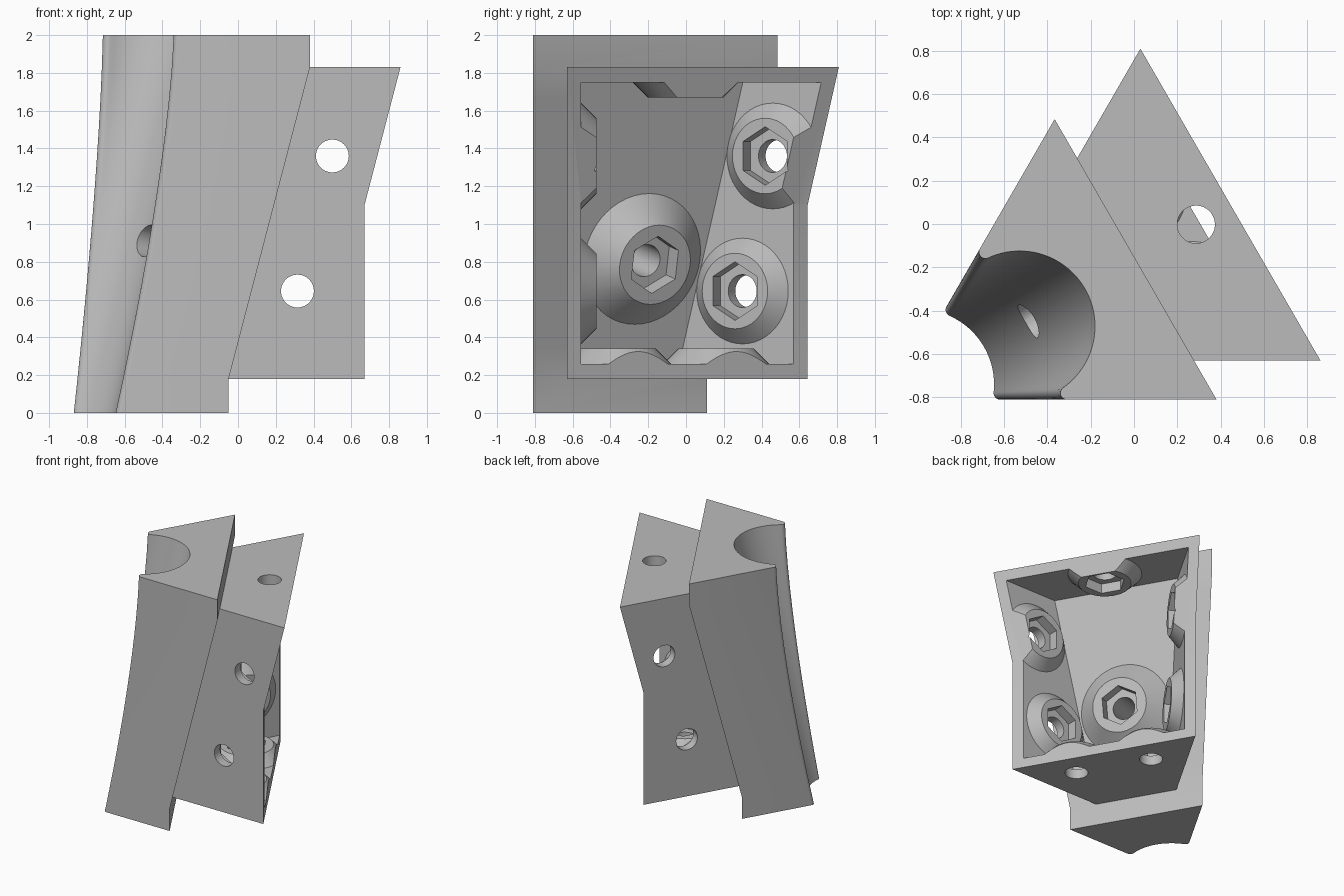
import bpy, bmesh
from math import sin, cos, radians, sqrt, atan2, pi
from mathutils import Vector, Matrix

if "Cube" in bpy.data.objects:
    bpy.data.objects.remove(bpy.data.objects["Cube"], do_unlink=True)

# The bracket is symmetric about a vertical plane turned 30 degrees; u runs outwards, w sideways
TILT = Matrix.Rotation(radians(30), 4, 'Z') @ Matrix.Translation((0, -0.145, 0))
TAN30 = sin(radians(30)) / cos(radians(30))
BLOCK_APEX, BOX_APEX, CAVITY_APEX = -1.369, -1.009, -0.859
PIPE_R, FILLET = 0.347, 0.03
BOX_Z0, BOX_Z1, WALL = 0.18, 1.83, 0.08
SLOPE = 0.226

grey = bpy.data.materials.new("plain_grey")
grey.use_nodes = True
grey.diffuse_color = (0.5, 0.5, 0.5, 1)
grey.node_tree.nodes["Principled BSDF"].inputs["Base Color"].default_value = (0.5, 0.5, 0.5, 1)


def joint(z):
    """Outward position of the slanted plane between block and box."""
    return -0.448 + SLOPE * (min(max(z, BOX_Z0), BOX_Z1) - BOX_Z0)


def finish(name, bm):
    bmesh.ops.recalc_face_normals(bm, faces=bm.faces)
    mesh = bpy.data.meshes.new(name)
    bm.to_mesh(mesh)
    bm.free()
    mesh.materials.append(grey)
    ob = bpy.data.objects.new(name, mesh)
    bpy.context.collection.objects.link(ob)
    return ob


def loft(name, section, heights):
    """Skin mirrored half sections stacked in z."""
    bm = bmesh.new()
    rings = []
    for z in heights:
        half = section(z)
        ring = half + [(u, -w) for u, w in reversed(half) if w > 1e-6]
        rings.append([bm.verts.new((u, w, z)) for u, w in ring])
    n = len(rings[0])
    for a, b in zip(rings, rings[1:]):
        for i in range(n):
            j = (i + 1) % n
            bm.faces.new((a[i], a[j], b[j], b[i]))
    bm.faces.new(rings[0])
    bm.faces.new(rings[-1])
    return finish(name, bm)


def boolean(target, tool, operation):
    mod = target.modifiers.new("cut", 'BOOLEAN')
    mod.operation, mod.solver, mod.object = operation, 'EXACT', tool
    bpy.ops.object.select_all(action='DESELECT')
    bpy.context.view_layer.objects.active = target
    target.select_set(True)
    bpy.ops.object.modifier_apply(modifier=mod.name)
    bpy.data.objects.remove(tool, do_unlink=True)


def cone(name, frame, z0, z1, r0, r1, sides=48):
    bm = bmesh.new()
    bmesh.ops.create_cone(bm, cap_ends=True, segments=sides, radius1=r0, radius2=r1, depth=z1 - z0,
                          matrix=frame @ Matrix.Translation((0, 0, (z0 + z1) / 2)))
    return finish(name, bm)


def frame_at(base, normal, up):
    n = Vector(normal).normalized()
    x = Vector(up).cross(n).normalized()
    m = Matrix((x, n.cross(x), n)).transposed().to_4x4()
    return Matrix.Translation(base) @ m


# Block with a round pipe groove and rounded groove lips
def block_section(z):
    uc = -1.23 + 0.269 * z
    start = BLOCK_APEX + 2 * FILLET
    c30, s30 = cos(pi / 6), sin(pi / 6)
    along, off = (uc - start) * c30, (uc - start) * s30
    t = along + sqrt((PIPE_R + FILLET) ** 2 - off ** 2)
    fu, fw = start + t * c30, t * s30
    a = atan2(fw, fu - uc)
    pts = [(joint(z), (joint(z) - BLOCK_APEX) * TAN30)]
    a0, a1 = radians(120), pi + a
    for i in range(9):
        g = a0 + (a1 - a0) * i / 8
        pts.append((fu + FILLET * cos(g), fw + FILLET * sin(g)))
    for i in range(1, 25):
        g = a * (1 - i / 24)
        pts.append((uc + PIPE_R * cos(g), PIPE_R * sin(g)))
    return pts


# Box standing on the slanted plane, with a kinked open front
def box_section(z):
    front = 0.265 + max(0, z - 1.1) * 0.165 / 0.73
    return [(u, (u - BOX_APEX) * TAN30) for u in (joint(z) - 0.05, front)]


def cavity_section(z):
    return [(u, (u - CAVITY_APEX) * TAN30) for u in (joint(z) + 0.09, 0.8)]


middle = [BOX_Z0 + (BOX_Z1 - BOX_Z0) * i / 10 for i in range(11)]
body = loft("pipe_bracket", block_section, [0] + middle + [2])
box = loft("box", box_section, [BOX_Z0, 1.1, BOX_Z1])
cavity = loft("cavity", cavity_section, [BOX_Z0 + WALL, BOX_Z1 - WALL])

# Screw seats: frame, boss height, boss top radius, pocket depth, hole length
seats = []
for side in (1, -1):
    for u, z in ((0.155, 1.36), (-0.005, 0.645)):
        base = (u, side * (u - CAVITY_APEX) * TAN30, z)
        normal = (0.5, -side * cos(pi / 6), 0)
        seats.append((frame_at(base, normal, (0, 0, 1)), 0.08, 0.2, 0.08, 0.15))
    bottom = (0.05, side * 0.3, BOX_Z0 + WALL)
    seats.append((frame_at(bottom, (0, 0, 1), (0, 1, 0)), 0.08, 0.2, 0.08, 0.15))
top = (0.247, 0, BOX_Z1 - WALL)
seats.append((frame_at(top, (0, 0, -1), (0, 1, 0)), 0.08, 0.2, 0.08, 0.15))
floor = (joint(0.815) + 0.09, 0, 0.815)
seats.append((frame_at(floor, (1, 0, -SLOPE), (0, 0, 1)), 0.14, 0.215, 0.1, 0.6))

# Leave the bosses standing inside the hollow, then hollow the box
for frame, height, r, depth, length in seats:
    boss = cone("boss", frame, -0.02, height, r + height + 0.02, r)
    boolean(cavity, boss, 'DIFFERENCE')
boolean(body, box, 'UNION')
boolean(body, cavity, 'DIFFERENCE')

# Hexagonal nut pockets and bolt holes
for frame, height, r, depth, length in seats:
    boolean(body, cone("pocket", frame, height - depth, height + 0.02, 0.155, 0.155, 6), 'DIFFERENCE')
    boolean(body, cone("hole", frame, -length, height + 0.01, 0.087, 0.087, 40), 'DIFFERENCE')

body.data.transform(TILT)
bpy.ops.object.select_all(action='DESELECT')
bpy.context.view_layer.objects.active = body
body.select_set(True)
bpy.ops.object.shade_smooth_by_angle(angle=radians(25))
